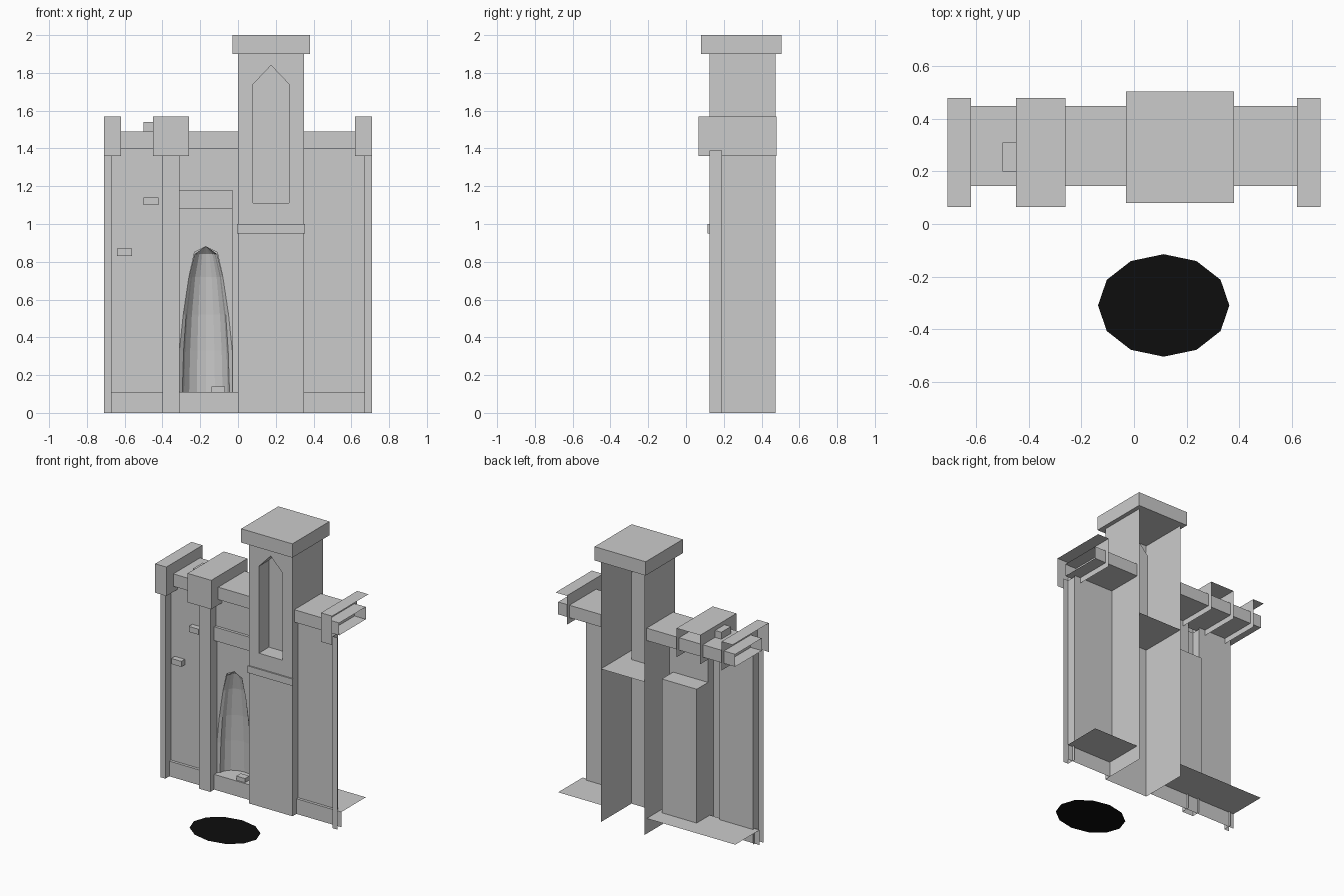
import bpy, math

if "Cube" in bpy.data.objects:
    bpy.data.objects.remove(bpy.data.objects["Cube"])


def mesh(name, verts, faces):
    me = bpy.data.meshes.new(name)
    me.from_pydata(verts, [], faces)
    me.update()
    ob = bpy.data.objects.new(name, me)
    bpy.context.collection.objects.link(ob)
    return ob


# Box shell; skip lists open sides: l/r = x, f/k = y, b/t = z
def box(name, x0, x1, y0, y1, z0, z1, skip=""):
    v = [(x, y, z) for x in (x0, x1) for y in (y0, y1) for z in (z0, z1)]
    sides = {"l": (0, 1, 3, 2), "r": (4, 6, 7, 5), "f": (0, 4, 5, 1),
             "k": (2, 3, 7, 6), "b": (0, 2, 6, 4), "t": (1, 5, 7, 3)}
    return mesh(name, v, [f for k, f in sides.items() if k not in skip])


# Two mirrored flat half panels around x = c, from (half width, z) outlines
def split_panel(name, c, y, outline):
    n = len(outline)
    v = [(c - s * h, y, z) for s in (1, -1) for h, z in outline]
    return mesh(name, v, [tuple(range(n)), tuple(range(2 * n - 1, n - 1, -1))])


FRONT, WALL = 0.125, 0.19

# Flat walls
for name, x0, x1, z0, z1 in (("left_wall", -0.67, -0.40, 0.11, 1.40),
                             ("right_wall", 0.35, 0.67, 0.11, 1.40),
                             ("portal_upper_wall", -0.31, 0.0, 1.08, 1.40),
                             ("portal_side_wall", -0.03, 0.0, 0.11, 1.08)):
    box(name, x0, x1, WALL, WALL, z0, z1, "lrkbt")

# Plinths and cornices, open at their ends
for side, x0, x1 in (("left", -0.71, 0.0), ("right", 0.35, 0.71)):
    box(side + "_plinth", x0, x1, 0.17, 0.45, 0, 0.11, "lrkb")
    box(side + "_cornice", x0, x1, 0.145, 0.45, 1.40, 1.49, "lr")

# Pilasters with hollow caps
for name, x0, x1, c0, c1, skip in (
        ("left_end", -0.71, -0.67, -0.71, -0.62, "l"),
        ("middle", -0.40, -0.31, -0.45, -0.26, ""),
        ("right_end", 0.67, 0.71, 0.62, 0.71, "r")):
    box(name + "_pilaster", x0, x1, FRONT, WALL, 0, 1.39, "kbt" + skip)
    box(name + "_pilaster_cap", c0, c1, 0.065, 0.48, 1.36, 1.57, "kb" + skip)

# Tower shell, open at the back
box("tower_sides", 0, 0.35, FRONT, 0.475, 0, 1.9, "fkbt")
box("tower_floor", 0, 0.35, FRONT, 0.475, 1.11, 1.11, "lrfkb")
box("tower_cap", -0.03, 0.38, 0.08, 0.505, 1.9, 2.0)
box("tower_band", -0.005, 0.355, 0.115, FRONT, 0.95, 1.0, "k")
split_panel("tower_front", 0.175, FRONT,
            [(0.175, 0), (0, 0), (0, 1.11), (0.095, 1.11), (0.095, 1.74),
             (0, 1.84), (0, 1.9), (0.175, 1.9)])

# Pointed blind window
win = [(0.08, 1.11), (0.27, 1.11), (0.27, 1.74), (0.175, 1.84), (0.08, 1.74)]
v = [(x, y, z) for y in (FRONT, 0.24) for x, z in win]
mesh("tower_window_niche", v,
     [tuple(range(5, 10))] + [(i, i + 5, (i + 1) % 5 + 5, (i + 1) % 5)
                              for i in range(5)])

# Portal housing and lintel
box("portal_housing", -0.31, -0.03, WALL, 0.32, 0.11, 1.08, "fb")
box("portal_lintel", -0.31, -0.03, 0.17, WALL, 1.08, 1.18, "k")

# Portal arch panel
C = -0.17
arch = [(0.14, 0.33), (0.12, 0.52), (0.09, 0.72), (0.06, 0.85), (0, 0.88)]
split_panel("portal_arch_panel", C, 0.2, arch + [(0, 1.08), (0.14, 1.08)])

# Curved portal recess: outer rim, then half rings tapering to the apex
rows = [(0.14, 0.125, 0.11), (0.14, 0.118, 0.33), (0.12, 0.105, 0.52),
        (0.09, 0.08, 0.72), (0.06, 0.05, 0.84), (0.005, 0.003, 0.88)]
SEG = 8
v, f = [], []
for rim, r, z in rows:
    v.append((C - rim, 0.2, z))
    for i in range(SEG + 1):
        a = math.pi * (1 - i / SEG)
        v.append((C + r * math.cos(a), 0.215 + 0.8 * r * math.sin(a), z))
    v.append((C + rim, 0.2, z))
W = SEG + 3
for j in range(len(rows) - 1):
    for i in range(W - 1):
        a = j * W + i
        f.append((a, a + 1, a + W + 1, a + W))
mesh("portal_recess", v, f)
box("portal_step", -0.14, -0.07, 0.18, 0.23, 0.11, 0.14, "b")

# Loose protruding bricks
box("upper_brick", -0.50, -0.42, 0.15, WALL, 1.10, 1.14, "k")
box("lower_brick", -0.64, -0.56, 0.15, WALL, 0.83, 0.87, "k")
box("top_brick", -0.50, -0.45, 0.20, 0.31, 1.49, 1.54, "b")

# Black pit disc on the ground
disc = mesh("ground_pit", [(0.113 + 0.25 * math.cos(i * math.pi / 6),
                            -0.31 + 0.195 * math.sin(i * math.pi / 6), 0)
                           for i in range(12)], [tuple(range(12))])
black = bpy.data.materials.new("black")
black.diffuse_color = (0.004, 0.004, 0.004, 1)
black.use_nodes = True
black.node_tree.nodes["Principled BSDF"].inputs["Base Color"].default_value = black.diffuse_color
disc.data.materials.append(black)
